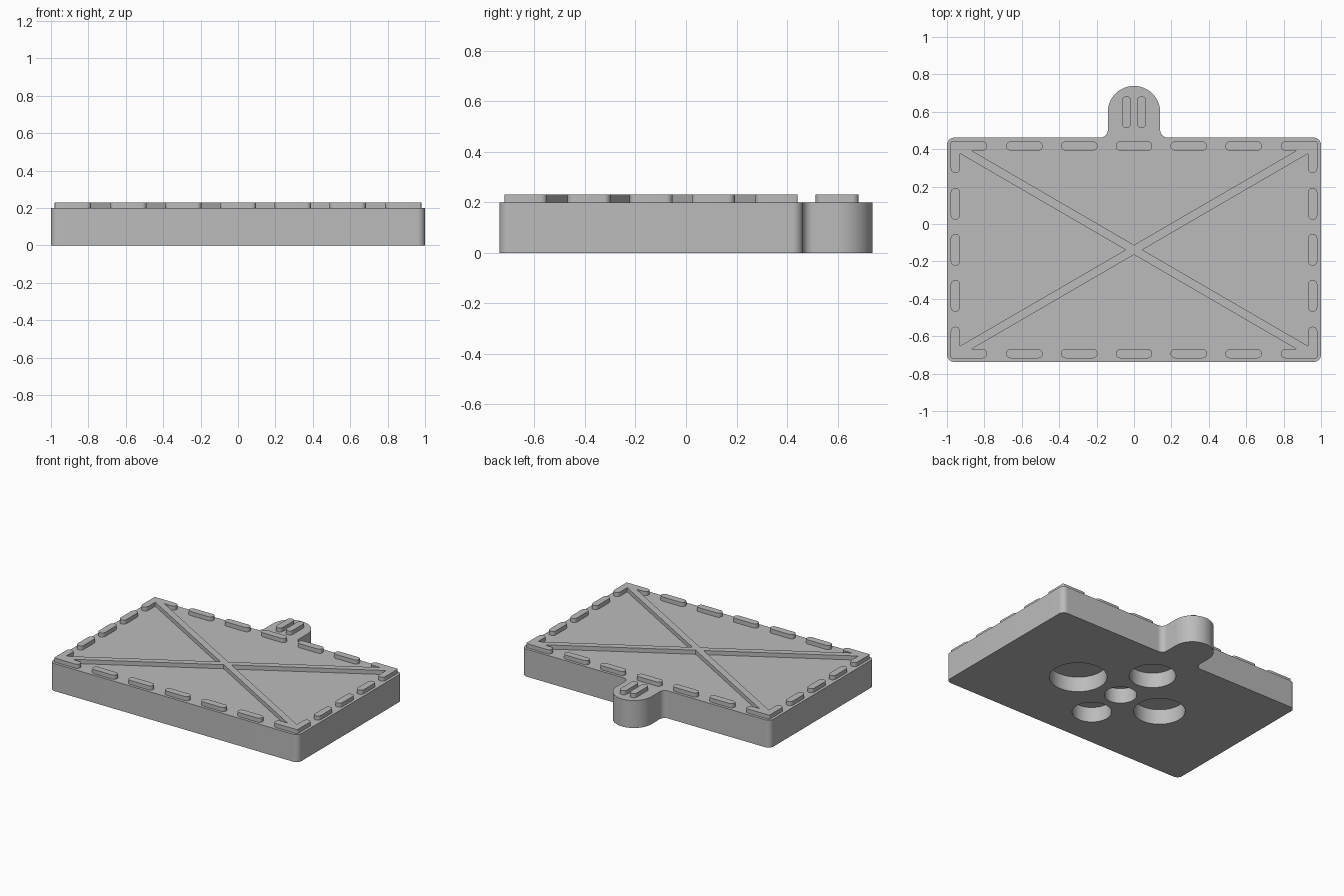
import bpy, bmesh
from math import sin, cos, radians

if "Cube" in bpy.data.objects:
    bpy.data.objects.remove(bpy.data.objects["Cube"])

PLATE_Y = -0.138      # middle of the rectangular plate
TOP, RIDGE_TOP = 0.2, 0.23
R = 0.025             # half width of a raised dash

grey = bpy.data.materials.new("plain grey")
grey.use_nodes = True
grey.diffuse_color = (0.5, 0.5, 0.5, 1)
grey.node_tree.nodes["Principled BSDF"].inputs["Base Color"].default_value = (0.5, 0.5, 0.5, 1)


def arc(cx, cy, r, start, end, steps=12):
    angles = [radians(start + (end - start) * i / steps) for i in range(steps + 1)]
    return [(cx + r * cos(a), cy + r * sin(a)) for a in angles]


def prisms(name, outlines, z0, z1):
    """Extrude closed outlines into one object."""
    bm = bmesh.new()
    for outline in outlines:
        face = bm.faces.new([bm.verts.new((x, y, z0)) for x, y in outline])
        grown = bmesh.ops.extrude_face_region(bm, geom=[face])["geom"]
        tops = [v for v in grown if isinstance(v, bmesh.types.BMVert)]
        bmesh.ops.translate(bm, verts=tops, vec=(0, 0, z1 - z0))
    bmesh.ops.recalc_face_normals(bm, faces=bm.faces)
    mesh = bpy.data.meshes.new(name)
    bm.to_mesh(mesh)
    bm.free()
    mesh.materials.append(grey)
    obj = bpy.data.objects.new(name, mesh)
    bpy.context.collection.objects.link(obj)
    return obj


def smooth(obj):
    bpy.ops.object.select_all(action="DESELECT")
    obj.select_set(True)
    bpy.context.view_layer.objects.active = obj
    bpy.ops.object.shade_smooth_by_angle(angle=radians(30))


def dash(cx, cy, length, upright):
    """Rounded slot outline."""
    h = length / 2 - R
    if upright:
        return arc(cx, cy + h, R, 0, 180) + arc(cx, cy - h, R, 180, 360)
    return arc(cx + h, cy, R, -90, 90) + arc(cx - h, cy, R, 90, 270)


def mirrored(points):
    return [(-x, y) for x, y in reversed(points)]


# Plate with rounded corners and a filleted round tab at the back
back, front = PLATE_Y + 0.6, PLATE_Y - 0.6
half = (arc(0.96, front + 0.04, 0.04, -90, 0) + arc(0.96, back - 0.04, 0.04, 0, 90)
        + arc(0.18, back + 0.04, 0.04, 270, 180) + arc(0, 0.598, 0.14, 0, 90, 24))
plate = prisms("plate", [half + mirrored(half)[1:]], 0, TOP)

# Round sockets of different sizes in the underside
sockets = [(0, PLATE_Y, 0.107), (0.365, PLATE_Y, 0.19), (-0.335, PLATE_Y, 0.17),
           (0, 0.19, 0.154), (0, -0.433, 0.13)]
cutter = prisms("socket_cutter", [arc(x, y, r, 0, 360, 64)[:-1] for x, y, r in sockets],
                -0.05, 0.11)
cutter.hide_render = True
cut = plate.modifiers.new("sockets", "BOOLEAN")
cut.operation = "DIFFERENCE"
cut.solver = "EXACT"
cut.object = cutter
bpy.context.view_layer.objects.active = plate
bpy.ops.object.modifier_apply(modifier=cut.name)
bpy.data.objects.remove(cutter)
smooth(plate)

# Raised diagonal cross joined to the corner brackets, mirrored from one quarter
quarter = ([(0.045, 0), (0.93, 0.514)] + arc(0.955, 0.436, R, 180, 360)
           + arc(0.972, 0.572, 0.008, 0, 90, 4) + arc(0.81, 0.555, R, 90, 270)
           + [(0.867, 0.53), (0, 0.026)])
upper = quarter + mirrored(quarter)[1:]
cross = upper + [(x, -y) for x, y in reversed(upper)][1:-1]
smooth(prisms("corner_cross", [[(x, y + PLATE_Y) for x, y in cross]], TOP, RIDGE_TOP))

# Raised dashes along the four edges
rows = [dash(i * 0.293, PLATE_Y + s * 0.555, 0.195, False)
        for i in range(-2, 3) for s in (-1, 1)]
columns = [dash(s * 0.955, PLATE_Y + i * 0.246, 0.17, True)
           for i in (-1, 0, 1) for s in (-1, 1)]
smooth(prisms("edge_dashes", rows + columns, TOP, RIDGE_TOP))

# Pair of raised dashes on the tab
smooth(prisms("tab_dashes", [dash(s * 0.04, 0.598, 0.17, True) for s in (-1, 1)],
              TOP, RIDGE_TOP))
